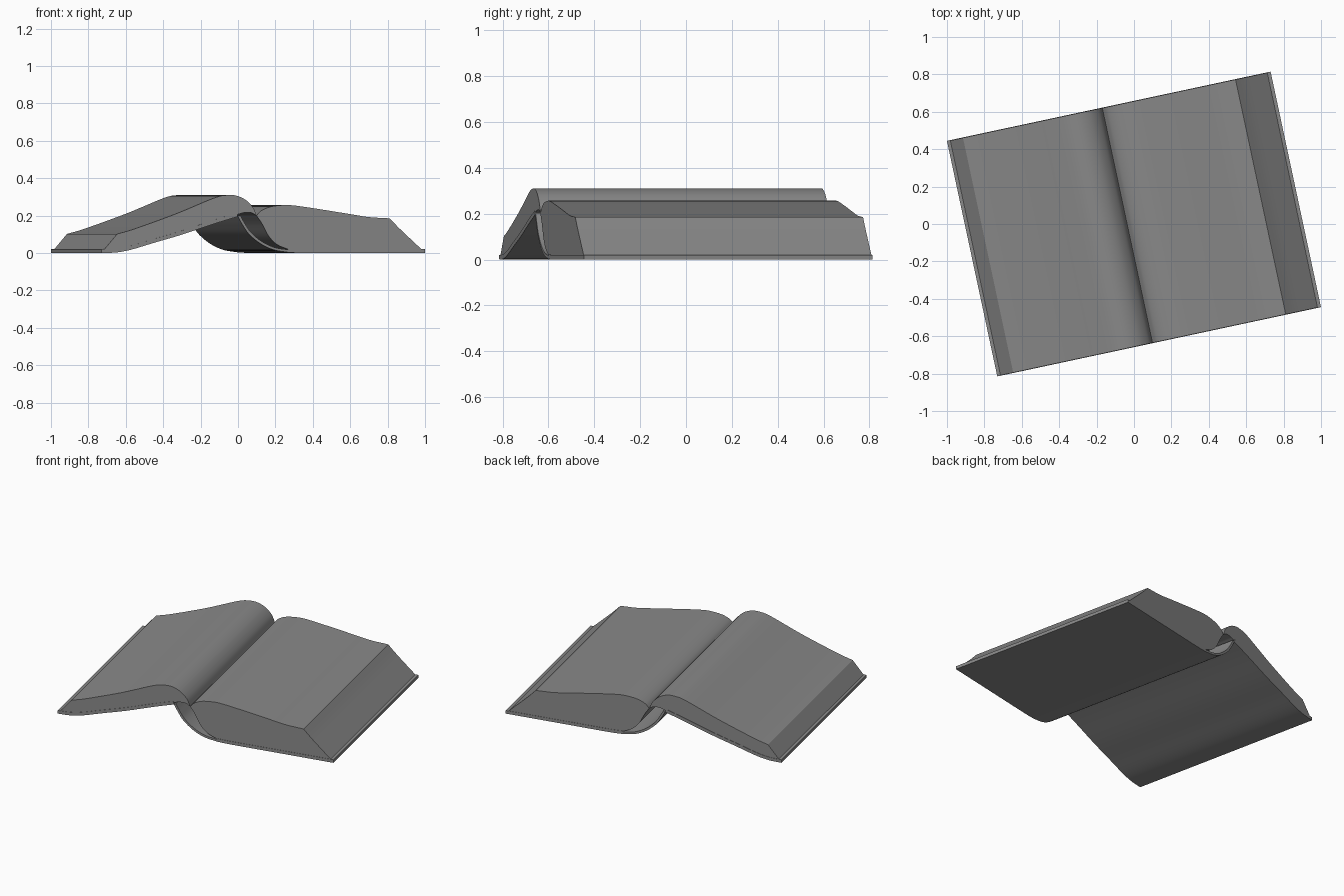
import bpy, bmesh, math
from mathutils import Vector

if "Cube" in bpy.data.objects:
    bpy.data.objects.remove(bpy.data.objects["Cube"], do_unlink=True)

TURN = math.radians(12.07)
LENGTH = 1.288


def material(name, value):
    mat = bpy.data.materials.new(name)
    mat.use_nodes = True
    colour = (value, value, value, 1)
    mat.diffuse_color = colour
    mat.node_tree.nodes["Principled BSDF"].inputs["Base Color"].default_value = colour
    return mat


GREY = material("plain grey", 0.25)


def smooth_path(points, steps=6):
    """Catmull-Rom curve through the points."""
    p = [Vector(q) for q in points]
    p = [p[0] * 2 - p[1]] + p + [p[-1] * 2 - p[-2]]
    path = []
    for a, b, c, d in zip(p, p[1:], p[2:], p[3:]):
        for i in range(steps):
            t = i / steps
            path.append((b * 2 + (c - a) * t + (a * 2 - b * 5 + c * 4 - d) * t * t
                         + (b * 3 - a - c * 3 + d) * t ** 3) / 2)
    return path + [p[-2]]


def thicken(path, thickness):
    """Closed strip outline lying above a path."""
    upper = []
    for i, q in enumerate(path):
        along = (path[min(i + 1, len(path) - 1)] - path[max(i - 1, 0)]).normalized()
        upper.append(q + Vector((-along.y, along.x)) * thickness)
    return path + upper[::-1]


def extrude(name, outline, length):
    """Sweep a section along the turned length of the book."""
    bm = bmesh.new()
    verts = [bm.verts.new(((q[0] - 0.135) / math.cos(TURN), -length / 2, q[1]))
             for q in outline]
    face = bm.faces.new(verts)
    swept = bmesh.ops.extrude_face_region(bm, geom=[face])["geom"]
    bmesh.ops.translate(bm, vec=(0, length, 0),
                        verts=[v for v in swept if isinstance(v, bmesh.types.BMVert)])
    bmesh.ops.recalc_face_normals(bm, faces=bm.faces[:])
    mesh = bpy.data.meshes.new(name)
    bm.to_mesh(mesh)
    bm.free()
    obj = bpy.data.objects.new(name, mesh)
    bpy.context.collection.objects.link(obj)
    obj.rotation_euler.z = TURN
    mesh.materials.append(GREY)
    bpy.ops.object.select_all(action="DESELECT")
    obj.select_set(True)
    bpy.context.view_layer.objects.active = obj
    bpy.ops.object.shade_smooth_by_angle(angle=math.radians(30))


# Curves shared by the covers and the pages
right_board = smooth_path([(-0.73, 0), (-0.65, 0.003), (-0.57, 0.018), (-0.45, 0.054),
                           (-0.3, 0.098), (-0.12, 0.158), (0, 0.195)])
spine = smooth_path([(0, 0.195), (0.025, 0.15), (0.06, 0.1), (0.12, 0.05),
                     (0.19, 0.017), (0.27, 0.003)])
left_board = smooth_path([(0.27, 0.003), (0.35, 0), (0.6, 0), (1, 0)], 3)

# Covers and the loose spine
extrude("right_cover", thicken(right_board, 0.02), LENGTH)
extrude("spine", thicken(spine, 0.014), LENGTH)
extrude("left_cover", thicken(left_board, 0.02), LENGTH)

# Right stack of pages, resting on the raised cover
top = smooth_path([(-0.645, 0.102), (-0.55, 0.13), (-0.33, 0.21), (-0.13, 0.293),
                   (-0.06, 0.309), (-0.01, 0.307), (0.04, 0.285), (0.08, 0.245),
                   (0.1, 0.2)])
under = smooth_path([(0.1, 0.2), (0.07, 0.216), (0.03, 0.215), (-0.005, 0.205),
                     (-0.12, 0.17), (-0.3, 0.11), (-0.45, 0.066), (-0.57, 0.03),
                     (-0.65, 0.018), (-0.715, 0.018)])
extrude("right_pages", top + under[1:], LENGTH - 0.004)

# Left stack of pages, lying flat
top = smooth_path([(0.1, 0.2), (0.125, 0.226), (0.17, 0.246), (0.23, 0.255),
                   (0.29, 0.255), (0.4, 0.24), (0.6, 0.208), (0.7, 0.192), (0.812, 0.185)])
fore_edge = smooth_path([(0.812, 0.185), (0.86, 0.135), (0.92, 0.078), (0.983, 0.019)])
gutter = smooth_path([(0.27, 0.019), (0.21, 0.045), (0.165, 0.09), (0.13, 0.155), (0.1, 0.2)])
extrude("left_pages", top + fore_edge[1:] + gutter[:-1], LENGTH - 0.004)
